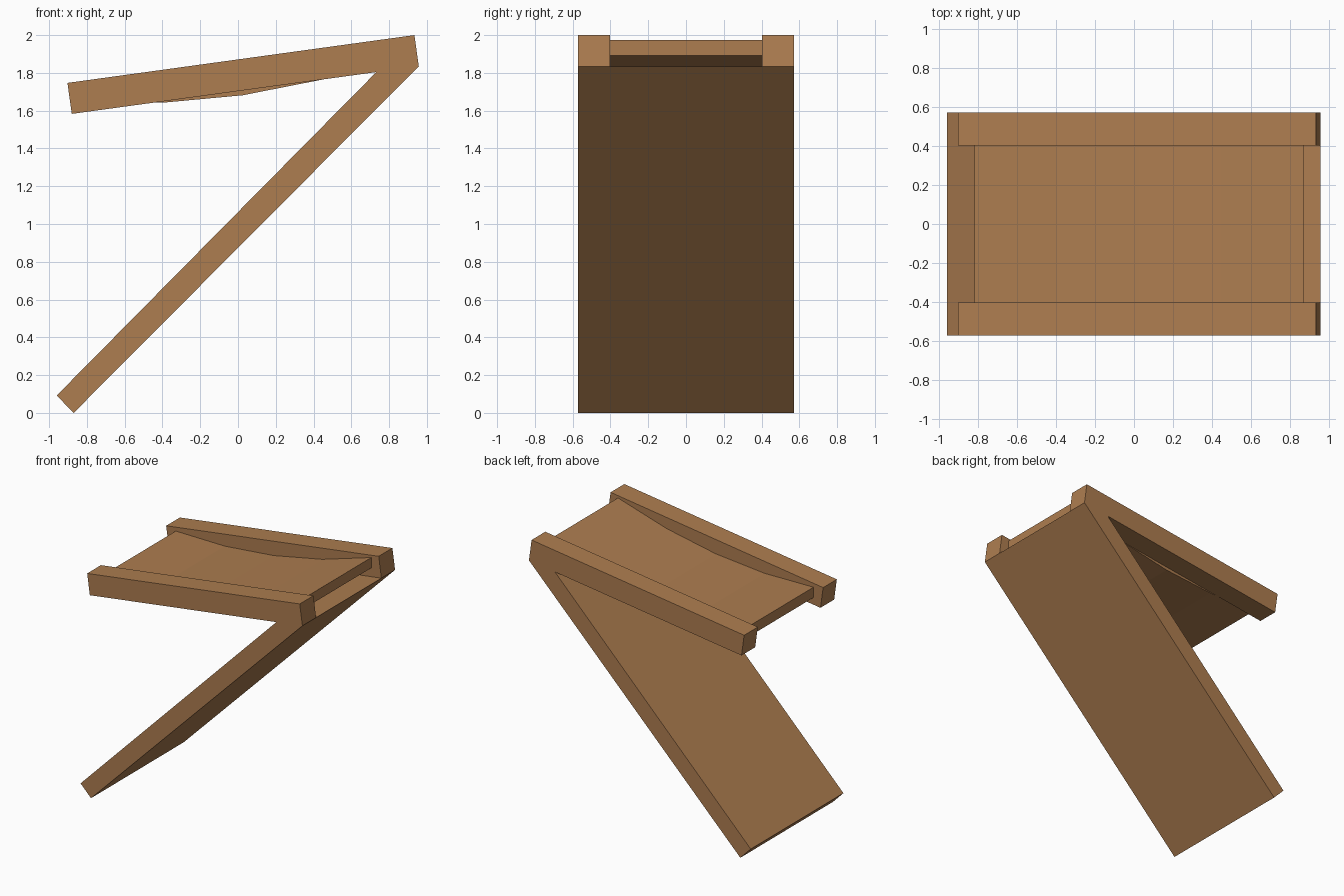
import bpy
import bmesh

if "Cube" in bpy.data.objects:
    bpy.data.objects.remove(bpy.data.objects["Cube"])

wood = bpy.data.materials.new("warm brown wood")
wood.diffuse_color = (0.42, 0.205, 0.08, 1)
wood.use_nodes = True
wood.node_tree.nodes["Principled BSDF"].inputs["Base Color"].default_value = wood.diffuse_color


def extrude_profile(name, profile, y0, y1):
    """Extrude an (x, z) outline from y0 to y1."""
    bm = bmesh.new()
    face = bm.faces.new([bm.verts.new((x, y0, z)) for x, z in profile])
    res = bmesh.ops.extrude_face_region(bm, geom=[face])
    for v in res["geom"]:
        if isinstance(v, bmesh.types.BMVert):
            v.co.y = y1
    bmesh.ops.recalc_face_normals(bm, faces=bm.faces)
    mesh = bpy.data.meshes.new(name)
    bm.to_mesh(mesh)
    bm.free()
    mesh.materials.append(wood)
    obj = bpy.data.objects.new(name, mesh)
    bpy.context.collection.objects.link(obj)
    return obj


# Slanted board, mitred along the underside of the rails
extrude_profile("slanted_board",
                [(-0.96, 0.092), (-0.87, 0), (0.957, 1.835), (0.733, 1.805)],
                -0.572, 0.572)

# Pair of side rails
rail = [(-0.903, 1.747), (-0.88, 1.583), (0.957, 1.835), (0.934, 2.0)]
for side, y0, y1 in (("front", -0.572, -0.403), ("back", 0.403, 0.572)):
    extrude_profile(side + "_rail", rail, y0, y1)

# Sagging seat slung between the rails
x0, x1, z0, z1, sag, thick, n = -0.82, 0.87, 1.647, 1.892, 0.088, 0.081, 4
bottom = []
for i in range(n + 1):
    t = i / n
    bottom.append((x0 + (x1 - x0) * t,
                   z0 + (z1 - z0) * t - 4 * sag * t * (1 - t)))
top = [(x, z + thick) for x, z in reversed(bottom)]
extrude_profile("sagging_seat", bottom + top, -0.403, 0.403)
